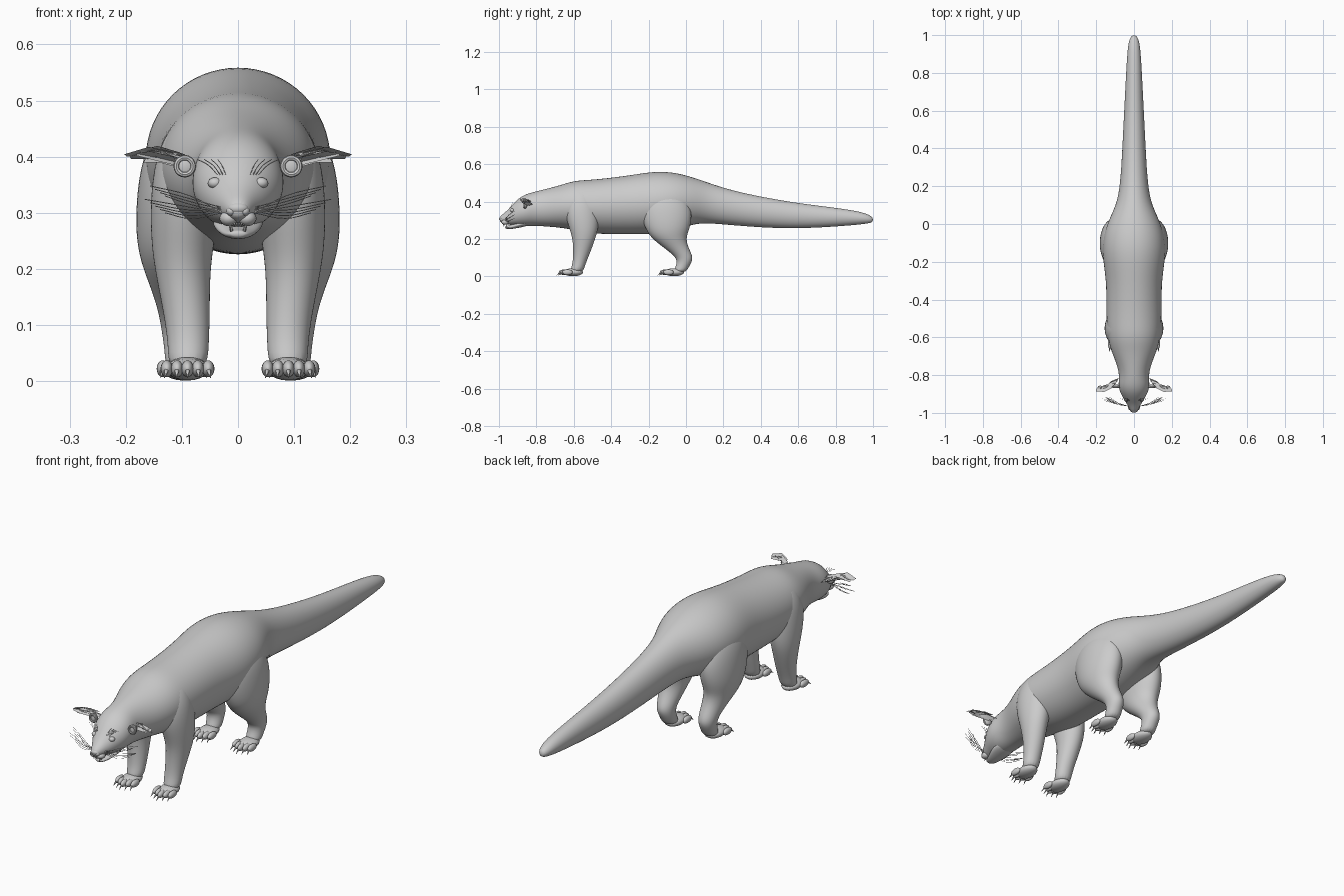
import bpy, bmesh, math, random
from mathutils import Vector, Matrix

if "Cube" in bpy.data.objects:
    bpy.data.objects.remove(bpy.data.objects["Cube"])

random.seed(4)


def finish(name, bm, mirror=False, subsurf=0):
    bmesh.ops.recalc_face_normals(bm, faces=bm.faces)
    me = bpy.data.meshes.new(name)
    bm.to_mesh(me)
    bm.free()
    ob = bpy.data.objects.new(name, me)
    bpy.context.collection.objects.link(ob)
    for p in me.polygons:
        p.use_smooth = True
    if mirror:
        m = ob.modifiers.new("mirror", 'MIRROR')
        m.use_mirror_merge = False
    if subsurf:
        s = ob.modifiers.new("smooth", 'SUBSURF')
        s.levels = s.render_levels = subsurf
    return ob


def loft(name, rings, mirror=False, n=16):
    """rings: (centre, axis_a, axis_b) ellipses skinned and capped"""
    bm = bmesh.new()
    loops = []
    for c, a, b in rings:
        loops.append([bm.verts.new(Vector(c) + 1.02 * (Vector(a) * math.cos(t) + Vector(b) * math.sin(t)))
                      for t in (2 * math.pi * i / n for i in range(n))])
    for l0, l1 in zip(loops, loops[1:]):
        for i in range(n):
            j = (i + 1) % n
            bm.faces.new((l0[i], l0[j], l1[j], l1[i]))
    bm.faces.new(loops[0])
    bm.faces.new(loops[-1])
    return finish(name, bm, mirror, 2)


def along_y(name, rows):
    return loft(name, [((0, y, (t + b) / 2), (w, 0, 0), (0, 0, (t - b) / 2)) for y, t, b, w in rows])


def leg(name, rows):
    return loft(name, [(((x0 + x1) / 2, (y0 + y1) / 2, z), ((x1 - x0) / 2, 0, 0), (0, (y1 - y0) / 2, 0))
                       for z, y0, y1, x0, x1 in rows], True)


def ball(bm, c, r, rot=None):
    m = Matrix.Translation(c) @ (rot or Matrix()) @ Matrix.Diagonal((*r, 1))
    bmesh.ops.create_uvsphere(bm, u_segments=16, v_segments=10, radius=1, matrix=m)


def cone(bm, base, tip, r):
    d = Vector(tip) - Vector(base)
    m = Matrix.Translation((Vector(base) + Vector(tip)) / 2) @ d.to_track_quat('Z', 'Y').to_matrix().to_4x4()
    bmesh.ops.create_cone(bm, cap_ends=True, segments=8, radius1=r, radius2=r * 0.1, depth=d.length, matrix=m)


# head, torso and tail in one skin: y, top, bottom, half width
along_y("body", [
    (-.997, .316, .294, .012), (-.983, .330, .286, .023), (-.955, .352, .277, .036),
    (-.925, .388, .274, .055), (-.89, .422, .270, .075), (-.85, .442, .268, .084),
    (-.80, .455, .270, .077), (-.74, .470, .266, .092), (-.67, .488, .260, .122),
    (-.60, .512, .248, .140), (-.52, .516, .230, .146), (-.42, .525, .225, .146),
    (-.30, .541, .225, .148), (-.20, .557, .225, .163), (-.12, .562, .232, .168),
    (-.03, .550, .258, .155), (.06, .522, .283, .115), (.13, .497, .284, .085),
    (.25, .458, .273, .070), (.42, .422, .260, .061), (.60, .391, .255, .052),
    (.80, .367, .266, .042), (.93, .347, .277, .034), (.98, .329, .284, .024), (1.0, .314, .291, .010)])

along_y("lower_jaw", [
    (-.967, .268, .257, .012), (-.957, .270, .253, .021), (-.93, .276, .253, .031),
    (-.88, .300, .262, .048), (-.83, .310, .275, .04)])

# legs: z, back/front y range, inner/outer x range
leg("front_leg", [
    (.48, -.60, -.50, .05, .10), (.42, -.64, -.475, .03, .143), (.34, -.65, -.465, .03, .156),
    (.26, -.625, -.468, .04, .156), (.20, -.605, -.485, .05, .149), (.12, -.602, -.515, .05, .132),
    (.06, -.607, -.54, .052, .124), (.02, -.625, -.55, .055, .125)])
leg("hind_leg", [
    (.48, -.20, -.03, .04, .12), (.42, -.235, .01, .03, .166), (.34, -.245, .035, .03, .181),
    (.26, -.22, .022, .04, .183), (.21, -.19, .0, .05, .173), (.165, -.135, .008, .055, .155),
    (.125, -.08, .028, .06, .142), (.09, -.045, .039, .065, .136), (.05, -.055, .015, .065, .13),
    (.02, -.07, .0, .065, .13)])

# paws with five toes and claws
for name, px, py in (("front_paw", .09, -.605), ("hind_paw", .097, -.065)):
    bm = bmesh.new()
    ball(bm, (px, py, .022), (.038, .055, .021))
    claws = bmesh.new()
    for i in range(-2, 3):
        x, y = px + i * .0185, py - .047 + abs(i) * .009
        ball(bm, (x, y, .022), (.011, .028, .015))
        cone(claws, (x, y - .02, .022), (x + i * .002, y - .040, .006), .005)
    finish(name, bm, True)
    finish(name + "_claws", claws, True)

# face details
bm = bmesh.new()
ball(bm, (.041, -.929, .353), (.013, .012, .010))
finish("eyes", bm, True)

bm = bmesh.new()
ball(bm, (0, -.986, .308), (.019, .013, .011))
for s in (-1, 1):
    ball(bm, (s * .012, -.985, .303), (.009, .011, .009))
    ball(bm, (s * .016, -.967, .290), (.017, .020, .014))
finish("nose_and_muzzle", bm)

bm = bmesh.new()
for s in (-1, 1):
    cone(bm, (s * .014, -.972, .284), (s * .014, -.974, .266), .0035)
    cone(bm, (s * .011, -.958, .264), (s * .011, -.963, .280), .003)
    for i in range(3):
        cone(bm, (s * (.002 + i * .004), -.977, .283), (s * (.002 + i * .004), -.977, .275), .002)
finish("teeth", bm)

# cupped round ears
bm = bmesh.new()
ball(bm, (.094, -.858, .383), (.018, .009, .020))
finish("ears", bm, True)
bpy.ops.mesh.primitive_torus_add(major_radius=.015, minor_radius=.005, major_segments=20, minor_segments=8,
                                 location=(0, 0, 0))
rim = bpy.context.object
rim.name = "ear_rims"
rim.data.transform(Matrix.Translation((.095, -.864, .383)) @ Matrix.Rotation(math.pi / 2, 4, 'X'))
rim.modifiers.new("mirror", 'MIRROR').use_mirror_merge = False

# ear tufts: fans of flat hair cards sweeping outward
bm = bmesh.new()
for i in range(9):
    t = i / 8
    root = Vector((.085 + .03 * t, -.825 - .035 * t, .398 + random.uniform(-.018, .010)))
    mid = root + Vector((.04, -.018, .014 - .006 * t))
    tip = Vector((.145 + .055 * t, -.862 - random.uniform(0, .018), .400 + random.uniform(-.010, .012)))
    side = Vector((-.004, .011, random.uniform(-.008, .008)))
    rows = [[bm.verts.new(p - side * k), bm.verts.new(p + side * k)]
            for p, k in ((root, .9), (mid, 1), (tip, .7))]
    for a, b in zip(rows, rows[1:]):
        bm.faces.new((a[0], a[1], b[1], b[0]))
finish("ear_tufts", bm, True)


# whiskers and brow hairs as fine curves
def hairs(name, strands, r):
    cu = bpy.data.curves.new(name, 'CURVE')
    cu.dimensions = '3D'
    cu.bevel_depth = r
    cu.bevel_resolution = 0
    cu.resolution_u = 4
    for pts in strands:
        for s in (-1, 1):
            sp = cu.splines.new('BEZIER')
            sp.bezier_points.add(len(pts) - 1)
            for bp, (x, y, z) in zip(sp.bezier_points, pts):
                bp.co = (s * x, y, z)
                bp.handle_left_type = bp.handle_right_type = 'AUTO'
    bpy.context.collection.objects.link(bpy.data.objects.new(name, cu))


hairs("whiskers", [((.028, -.965, .300 + .003 * (i % 4)),
                    (.085, -.955 + .004 * (i % 3), .310 + .005 * (i - 4)),
                    (.13 + .009 * (i % 5), -.935 + .01 * (i % 3), .324 + .006 * (i - 4)))
                   for i in range(9)], .0008)
hairs("brow_hairs", [((.022 + .005 * i, -.938, .368), (.029 + .008 * i, -.93, .385),
                      (.036 + .012 * i, -.925, .395)) for i in range(4)], .0008)
